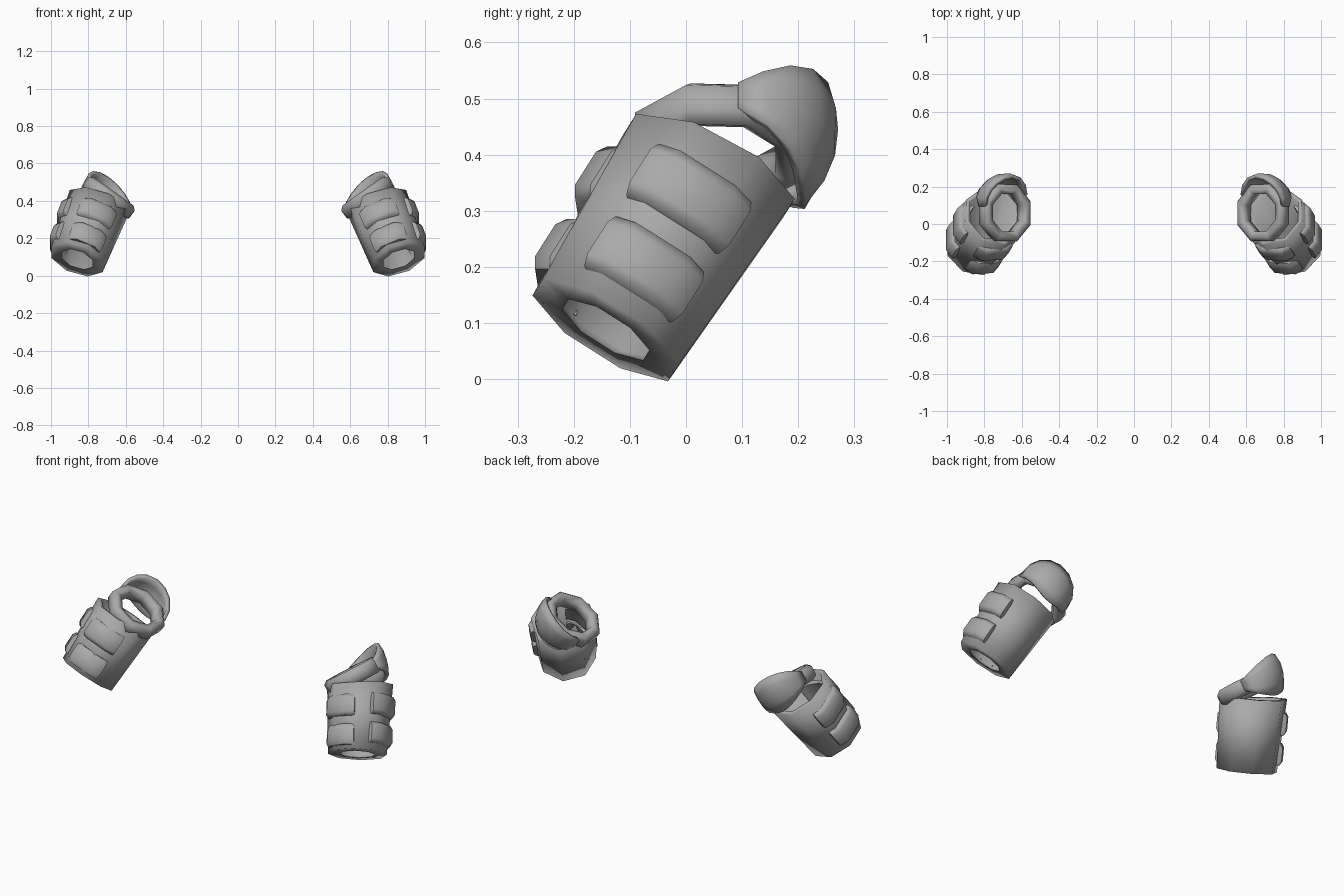
import bpy, bmesh, math
from mathutils import Vector

cube = bpy.data.objects.get("Cube")
if cube:
    bpy.data.objects.remove(cube)

grey = bpy.data.materials.new("armour grey")
grey.use_nodes = True
GREY = (0.4, 0.4, 0.4, 1)
grey.diffuse_color = GREY
grey.node_tree.nodes["Principled BSDF"].inputs["Base Color"].default_value = GREY


class Frame:
    """Axis frame: n along the axis, u outward, v to the back."""
    def __init__(self, origin, axis):
        self.o, self.n = Vector(origin), Vector(axis).normalized()
        x = Vector((1, 0, 0))
        self.u = (x - self.n * x.dot(self.n)).normalized()
        self.v = self.n.cross(self.u)

    def at(self, degrees, radius, height):
        a = math.radians(degrees)
        return (self.o + self.u * math.cos(a) * radius
                + self.v * math.sin(a) * radius + self.n * height)


def grid_part(name, rows, wrap_rows=False, wrap_cols=False, caps=False,
              smooth=60, thickness=0):
    """Skin a grid of points, then mirror it to the other arm."""
    bm = bmesh.new()
    grid = [[bm.verts.new(p) for p in row] for row in rows]
    nr, nc = len(grid), len(grid[0])
    for i in range(nr if wrap_rows else nr - 1):
        for j in range(nc if wrap_cols else nc - 1):
            a, b = grid[i], grid[(i + 1) % nr]
            k = (j + 1) % nc
            bm.faces.new((a[j], a[k], b[k], b[j]))
    if caps:
        for row in (grid[0], grid[-1]):
            bm.faces.new(row)
    bmesh.ops.recalc_face_normals(bm, faces=bm.faces)
    mesh = bpy.data.meshes.new(name)
    bm.to_mesh(mesh)
    bm.free()
    mesh.materials.append(grey)
    obj = bpy.data.objects.new(name, mesh)
    bpy.context.collection.objects.link(obj)
    bpy.ops.object.select_all(action='DESELECT')
    obj.select_set(True)
    bpy.context.view_layer.objects.active = obj
    bpy.ops.object.shade_smooth_by_angle(angle=math.radians(smooth))
    if thickness:
        solid = obj.modifiers.new("shell", 'SOLIDIFY')
        solid.thickness = thickness
        solid.offset = 0
    obj.modifiers.new("other arm", 'MIRROR').use_axis[0] = True
    return obj


def octagon_ring(name, frame, profile, smooth, front_drop=0):
    """Closed eight-sided ring from (height, apothem) pairs.
    front_drop shortens the front side in proportion to height."""
    k = 1 / math.cos(math.pi / 8)
    rows = []
    for h, r in profile:
        row = []
        for i in range(8):
            ang = 22.5 + 45 * i
            front = max(0, -math.sin(math.radians(ang)))
            row.append(frame.at(ang, r * k, h * (1 - front_drop * front)))
        rows.append(row)
    grid_part(name, rows, True, True, smooth=smooth)


# Forearm sleeve, open at both ends with a narrow wrist hole
arm = Frame((0.86, -0.143, 0.088), (-0.115, 0.19, 0.30))
LENGTH = 0.375
octagon_ring("forearm_sleeve", arm,
             [(0, 0.143), (LENGTH, 0.16), (LENGTH, 0.138),
              (0.02, 0.11), (0, 0.085)], 100, front_drop=0.07)

# Two columns of raised pads, each wrapped round the sleeve
for side, centre, shift in (("outer", 0, -0.004), ("front", -105, -0.02)):
    for level, low, high in (("lower", 0.042, 0.152), ("upper", 0.195, 0.308)):
        grow = 0.008 if level == "upper" else 0
        grow += shift * 0.35
        lo, hi = low + shift, high + shift
        rows = []
        for ang, r in ((-42, 0.125), (-36, 0.172), (-19, 0.184),
                       (19, 0.184), (36, 0.172), (42, 0.125)):
            a, r = centre + ang, r + grow
            rows.append([arm.at(a, 0.12, lo), arm.at(a, r - 0.012, lo),
                         arm.at(a, r, lo + 0.02), arm.at(a, r, hi - 0.02),
                         arm.at(a, r - 0.012, hi), arm.at(a, 0.12, hi)])
        grid_part(f"{side}_{level}_pad", rows, wrap_cols=True, caps=True)

# Tilted elbow ring
elbow = Frame((0.686, 0.06, 0.422), (-0.57, 0.02, 0.81))
octagon_ring("elbow_ring", elbow,
             [(-0.05, 0.125), (-0.034, 0.15), (0.016, 0.152),
              (0.034, 0.132), (0.024, 0.1), (-0.036, 0.1)], 75)

# Domed elbow guard wrapping the back of the ring
rows = []
STEPS = 8
for i in range(STEPS + 1):
    f = i / STEPS
    bulge = math.sin(math.pi * f)
    bottom, top = -0.03 - 0.08 * bulge, 0.022 + 0.064 * bulge ** 1.2
    row = []
    for g in (0, 0.25, 0.5, 0.75, 1):
        h = bottom + (top - bottom) * g
        belly = 0.15 + 0.055 * bulge
        r = belly - 3.2 * bulge * (h - 0.025) ** 2
        row.append(elbow.at(12 + 130 * f + 14 * (0.5 - g) * bulge, r, h))
    rows.append(row)
grid_part("elbow_guard", rows, smooth=60, thickness=0.02)
